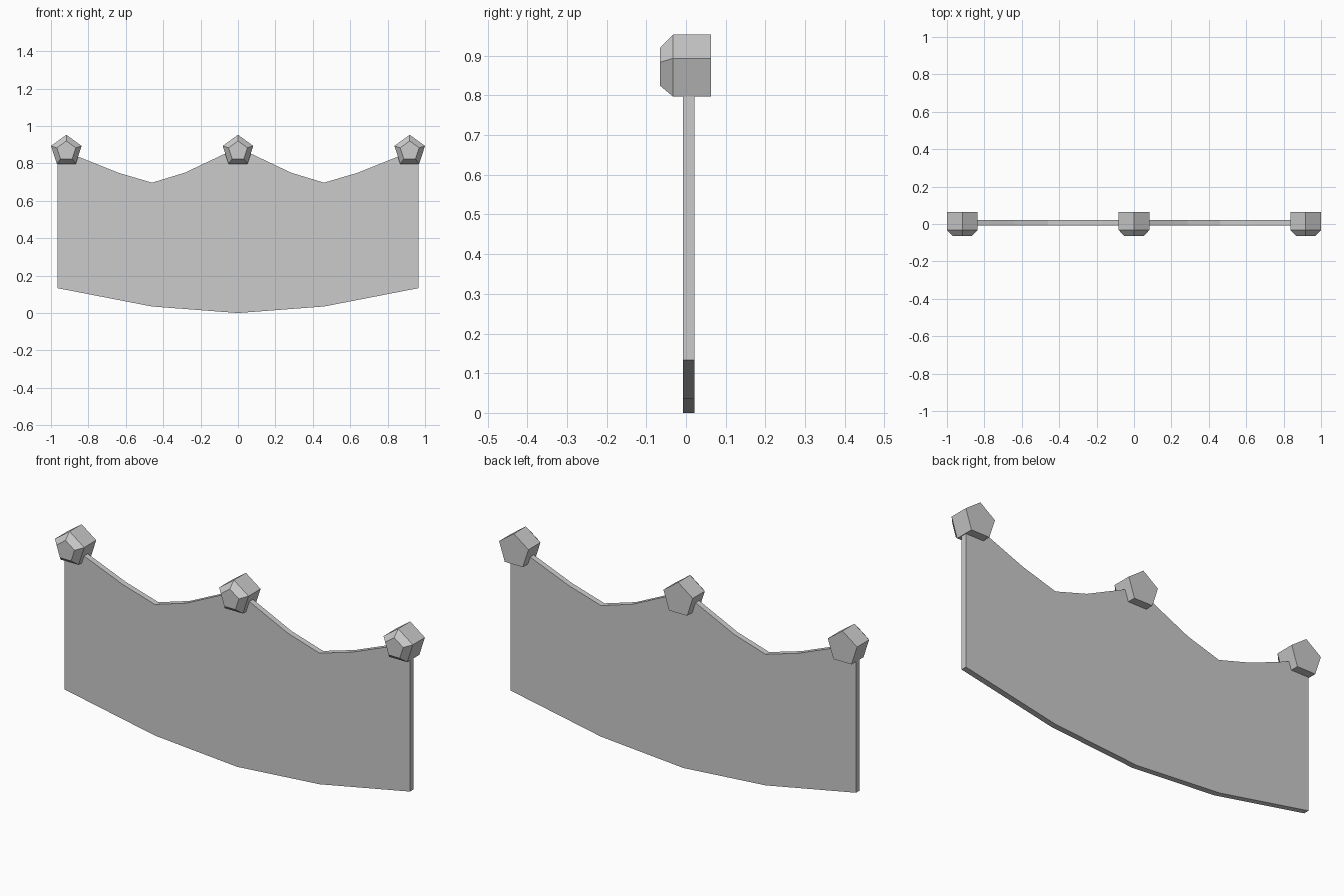
import bpy, bmesh
from math import sin, cos, tau

cube = bpy.data.objects.get("Cube")
if cube:
    bpy.data.objects.remove(cube)

grey = bpy.data.materials.new("light_grey")
grey.use_nodes = True
colour = (0.6, 0.6, 0.6, 1)
grey.diffuse_color = colour
grey.node_tree.nodes["Principled BSDF"].inputs["Base Color"].default_value = colour


def loft(name, rings):
    """Join matching outlines with side faces and close both ends."""
    bm = bmesh.new()
    loops = [[bm.verts.new(p) for p in ring] for ring in rings]
    n = len(loops[0])
    for a, b in zip(loops, loops[1:]):
        for i in range(n):
            j = (i + 1) % n
            bm.faces.new((a[i], a[j], b[j], b[i]))
    bm.faces.new(loops[0])
    bm.faces.new(loops[-1])
    bmesh.ops.recalc_face_normals(bm, faces=bm.faces)
    mesh = bpy.data.meshes.new(name)
    bm.to_mesh(mesh)
    bm.free()
    mesh.materials.append(grey)
    obj = bpy.data.objects.new(name, mesh)
    bpy.context.collection.objects.link(obj)
    return obj


# Hanging cloth: half outline from bottom centre to top centre, mirrored
half = [(0, 0), (0.46, 0.035), (0.965, 0.133), (0.965, 0.88),
        (0.64, 0.75), (0.46, 0.697), (0.285, 0.75), (0, 0.885)]
outline = half + [(-x, z) for x, z in reversed(half[1:-1])]
loft("hanging_cloth", [[(x, y, z) for x, z in outline] for y in (-0.007, 0.022)])


# Pentagonal studs with a chamfered front
def pentagon(cx, y, radius):
    return [(cx + radius * sin(tau * i / 5), y, 0.867 + radius * cos(tau * i / 5))
            for i in range(5)]


for side, x in (("right", -0.918), ("centre", 0), ("left", 0.918)):
    loft(side + "_stud", [pentagon(x, -0.065, 0.053),
                          pentagon(x, -0.033, 0.086),
                          pentagon(x, 0.063, 0.086)])
